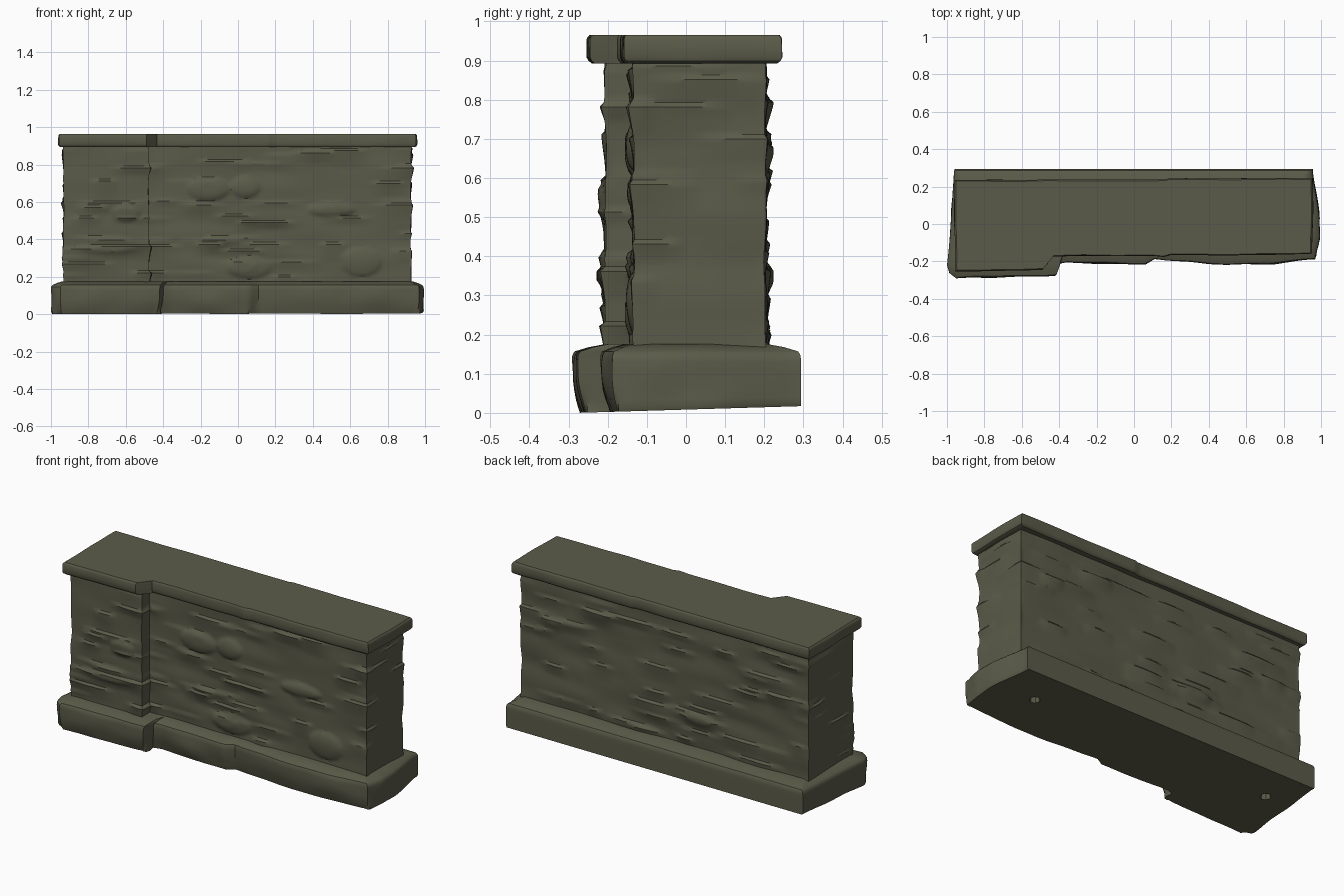
import bpy, bmesh, math, random
from mathutils import Vector, noise

if "Cube" in bpy.data.objects:
    bpy.data.objects.remove(bpy.data.objects["Cube"])

random.seed(4)
stone = bpy.data.materials.new("mossy grey stone")
stone.diffuse_color = (0.105, 0.105, 0.068, 1)
stone.use_nodes = True
stone.node_tree.nodes["Principled BSDF"].inputs["Base Color"].default_value = stone.diffuse_color


def resample(outline, step):
    """Outline corners (counter-clockwise) -> list of (point, outward normal)."""
    pts, count = [], len(outline)
    corners = [Vector((x, y, 0)) for x, y in outline]
    normal = lambda a, b: Vector((b.y - a.y, a.x - b.x, 0)).normalized()
    for i in range(count):
        prev, a, b = corners[i - 1], corners[i], corners[(i + 1) % count]
        n = normal(a, b)
        parts = max(1, round((b - a).length / step))
        for k in range(parts):
            m = (n + normal(prev, a)).normalized() if k == 0 else n
            pts.append((a.lerp(b, k / parts), m))
    return pts


def loft(name, outline, profile, relief, step=0.015, tilt=0.0):
    """Stack scaled rings (z, scale x, scale y), roughened by relief(point, normal)."""
    bm = bmesh.new()
    ring_pts = resample(outline, step)
    rings = []
    for z, sx, sy in profile:
        ring = []
        for p, n in ring_pts:
            q = Vector((p.x * sx, p.y * sy, z))
            q += n * relief(q, n)
            q.z += tilt * (q.y + 0.28) * max(0, 1 - z / 0.1)
            ring.append(bm.verts.new(q))
        rings.append(ring)
    size = len(ring_pts)
    for lo, hi in zip(rings, rings[1:]):
        for i in range(size):
            j = (i + 1) % size
            bm.faces.new((lo[i], lo[j], hi[j], hi[i]))
    bm.faces.new(rings[0][::-1])
    bm.faces.new(rings[-1])
    mesh = bpy.data.meshes.new(name)
    bm.to_mesh(mesh)
    bm.free()
    obj = bpy.data.objects.new(name, mesh)
    bpy.context.collection.objects.link(obj)
    mesh.materials.append(stone)
    return obj


def smooth(obj, angle):
    bpy.ops.object.select_all(action='DESELECT')
    obj.select_set(True)
    bpy.context.view_layer.objects.active = obj
    bpy.ops.object.shade_smooth_by_angle(angle=math.radians(angle))


# Wall body with a projecting pier at the front left
wall_outline = [(-0.935, -0.208), (-0.475, -0.208), (-0.475, -0.136), (0.926, -0.136),
                (0.926, 0.204), (-0.935, 0.204)]

# Chipped ledges: sharp on top, fading downwards, gathered along stone courses
spots = [p for p, n in resample(wall_outline, 0.02)]
courses = [0.22, 0.29, 0.36, 0.42, 0.51, 0.6, 0.7, 0.8, 0.87]
ledges = []
for i in range(110):
    p = random.choice(spots)
    ledges.append((p.x, p.y, random.choice(courses) + random.uniform(-0.02, 0.02),
                   random.uniform(0.06, 0.2), random.uniform(0.04, 0.11),
                   random.uniform(0.006, 0.015)))

# Rounded stones standing out of the front: x, z, radius x, radius z
cobbles = [(-0.16, 0.67, 0.115, 0.065), (0.04, 0.68, 0.08, 0.06), (0.06, 0.25, 0.12, 0.06),
           (0.66, 0.28, 0.11, 0.08), (-0.6, 0.54, 0.08, 0.045), (0.5, 0.56, 0.13, 0.04)]


def wall_relief(p, n):
    d = 0.008 * noise.noise(Vector((p.x * 3.5, p.y * 3.5, p.z * 9))) - 0.002
    for x, y, z, w, h, a in ledges:
        drop = z - p.z
        if 0 <= drop < h:
            away = math.hypot(p.x - x, p.y - y) / w
            if away < 1:
                d += a * (1 - drop / h) * (1 - away * away)
    if n.y < -0.5:
        for x, z, rx, rz in cobbles:
            r = ((p.x - x) / rx) ** 2 + ((p.z - z) / rz) ** 2
            if r < 1:
                d += 0.018 * math.sqrt(1 - r)
    return min(d, 0.02)


wall = loft("wall_body", wall_outline,
            [(0.14 + 0.77 * i / 66, 1, 1) for i in range(67)], wall_relief)
smooth(wall, 35)

# Base course: rough rounded stones in front, straight at the back
base_outline = [(-0.95, -0.29), (-0.62, -0.284), (-0.42, -0.275), (-0.4, -0.21),
                (-0.36, -0.203), (-0.2, -0.212), (0.06, -0.216), (0.11, -0.186),
                (0.25, -0.2), (0.5, -0.217), (0.75, -0.213), (0.97, -0.19),
                (0.992, -0.08), (0.992, 0.03), (0.957, 0.294), (-0.96, 0.294),
                (-0.978, 0.02), (-0.997, -0.22), (-0.985, -0.26)]


def base_relief(p, n):
    if n.y > 0.5:
        return 0
    rough = 0.007 * noise.noise(Vector((p.x * 6, p.y * 6, p.z * 9)))
    if n.y < -0.3:
        rough -= 0.022 * max(0, 1 - p.z / 0.09) ** 1.5
    return rough


base = loft("base_course", base_outline,
            [(0.0, 0.995, 1), (0.012, 1, 1), (0.03, 1, 1), (0.055, 1, 1), (0.08, 1, 1),
             (0.105, 1, 1), (0.13, 1, 1), (0.147, 0.998, 0.995), (0.157, 0.99, 0.975),
             (0.168, 0.965, 0.85), (0.176, 0.94, 0.7)], base_relief, 0.02, 0.03)

# Two small sockets in the underside
for x in (0.73, -0.81):
    bpy.ops.mesh.primitive_cylinder_add(vertices=8, radius=0.03, depth=0.1,
                                        location=(x, 0.08, 0.0))
    cutter = bpy.context.object
    cutter.name = "socket_cutter"
    cutter.hide_render = True
    cutter.data.materials.append(stone)
    cut = base.modifiers.new("socket", 'BOOLEAN')
    cut.operation, cut.solver, cut.object = 'DIFFERENCE', 'EXACT', cutter
    bpy.context.view_layer.objects.active = base
    bpy.ops.object.modifier_apply(modifier=cut.name)
    bpy.data.objects.remove(cutter)
smooth(base, 35)

# Cap slab following the pier, with a small break along the front
cap_outline = [(-0.955, -0.252), (-0.7, -0.25), (-0.49, -0.246), (-0.435, -0.172),
               (0.1, -0.17), (0.16, -0.176), (0.2, -0.164), (0.55, -0.168),
               (0.952, -0.158), (0.958, 0.05), (0.955, 0.244), (0.19, 0.245),
               (0.17, 0.238), (-0.96, 0.235), (-0.963, 0.0)]


def cap_relief(p, n):
    return 0.004 * noise.noise(Vector((p.x * 6, p.y * 6, p.z * 10)))


cap = loft("cap_slab", cap_outline,
           [(0.893, 0.985, 0.95), (0.899, 0.996, 0.98), (0.908, 1, 1), (0.93, 1, 1),
            (0.953, 0.999, 1), (0.96, 0.996, 0.99), (0.965, 0.99, 0.972)], cap_relief, 0.02)
smooth(cap, 35)
